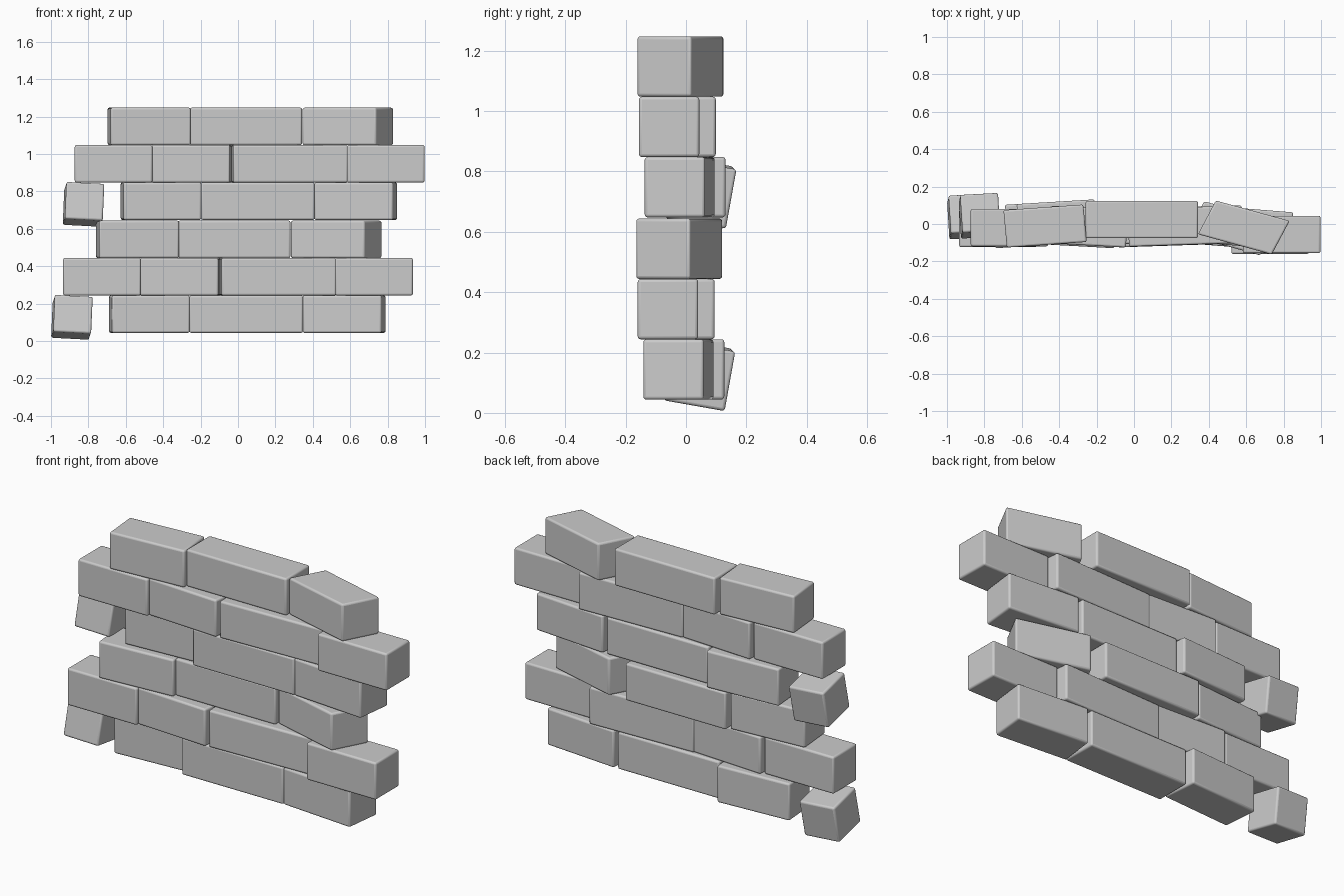
import bpy
from math import radians
from mathutils import Matrix, Vector, Euler

if "Cube" in bpy.data.objects:
    bpy.data.objects.remove(bpy.data.objects["Cube"])

H = 0.2  # course height


def add_block(name, matrix):
    """Unit cube shaped by a matrix, with softly rounded edges."""
    bpy.ops.mesh.primitive_cube_add(size=1)
    ob = bpy.context.object
    ob.name = name
    ob.data.transform(matrix)
    mod = ob.modifiers.new("rounded_edges", 'BEVEL')
    mod.width = 0.01
    mod.segments = 3
    bpy.ops.object.shade_smooth_by_angle(angle=radians(40))
    return ob


def brick(name, x0, x1, y, z, slope=0.0, lean=0.0, depth=0.2):
    """Brick filling x0..x1; slope skews the long side, lean the ends."""
    length = (x1 - x0) - abs(lean) * depth
    m = Matrix(((length, lean * depth, 0, (x0 + x1) / 2),
                (slope * length, depth, 0, y),
                (0, 0, H, z),
                (0, 0, 0, 1)))
    return add_block(name, m)


# courses: (x0, x1, y centre, slope, end lean, depth)
courses = [
    [(-0.69, -0.258, 0.015, 0.06, -0.08, 0.2),
     (-0.26, 0.347, -0.01, 0.0, 0.0, 0.2),
     (0.345, 0.79, -0.025, -0.08, 0.12, 0.2)],
    [(-0.935, -0.52, -0.023, 0.0, 0.0, 0.2),
     (-0.525, -0.09, -0.018, -0.055, 0.08, 0.2),
     (-0.1, 0.525, -0.015, 0.033, -0.06, 0.2),
     (0.52, 0.935, -0.06, 0.0, 0.0, 0.2)],
    [(-0.76, -0.315, -0.015, 0.07, -0.09, 0.2),
     (-0.32, 0.28, 0.02, 0.0, 0.0, 0.2),
     (0.28, 0.77, -0.023, -0.275, 0.53, 0.18)],
]

# the three-course pattern is stacked twice, the upper one shifted
for level, offset in enumerate((Vector((0, 0, 0)), Vector((0.062, 0.004, 0.604)))):
    tag = ("lower", "upper")[level]
    for r, row in enumerate(courses):
        for i, (x0, x1, y, slope, lean, depth) in enumerate(row):
            brick(f"{tag}_course{r + 1}_brick{i + 1}", x0 + offset.x, x1 + offset.x,
                  y + offset.y, 0.144 + r * 0.2 + offset.z, slope, lean, depth)
    # loose tilted half brick at the left end
    tilt = Euler((radians(-10), radians(3), radians(3))).to_matrix().to_4x4()
    place = Matrix.Translation(Vector((-0.888, 0.04, 0.127)) + offset)
    add_block(f"{tag}_loose_half_brick",
              place @ tilt @ Matrix.Diagonal((0.203, 0.205, 0.2, 1)))
